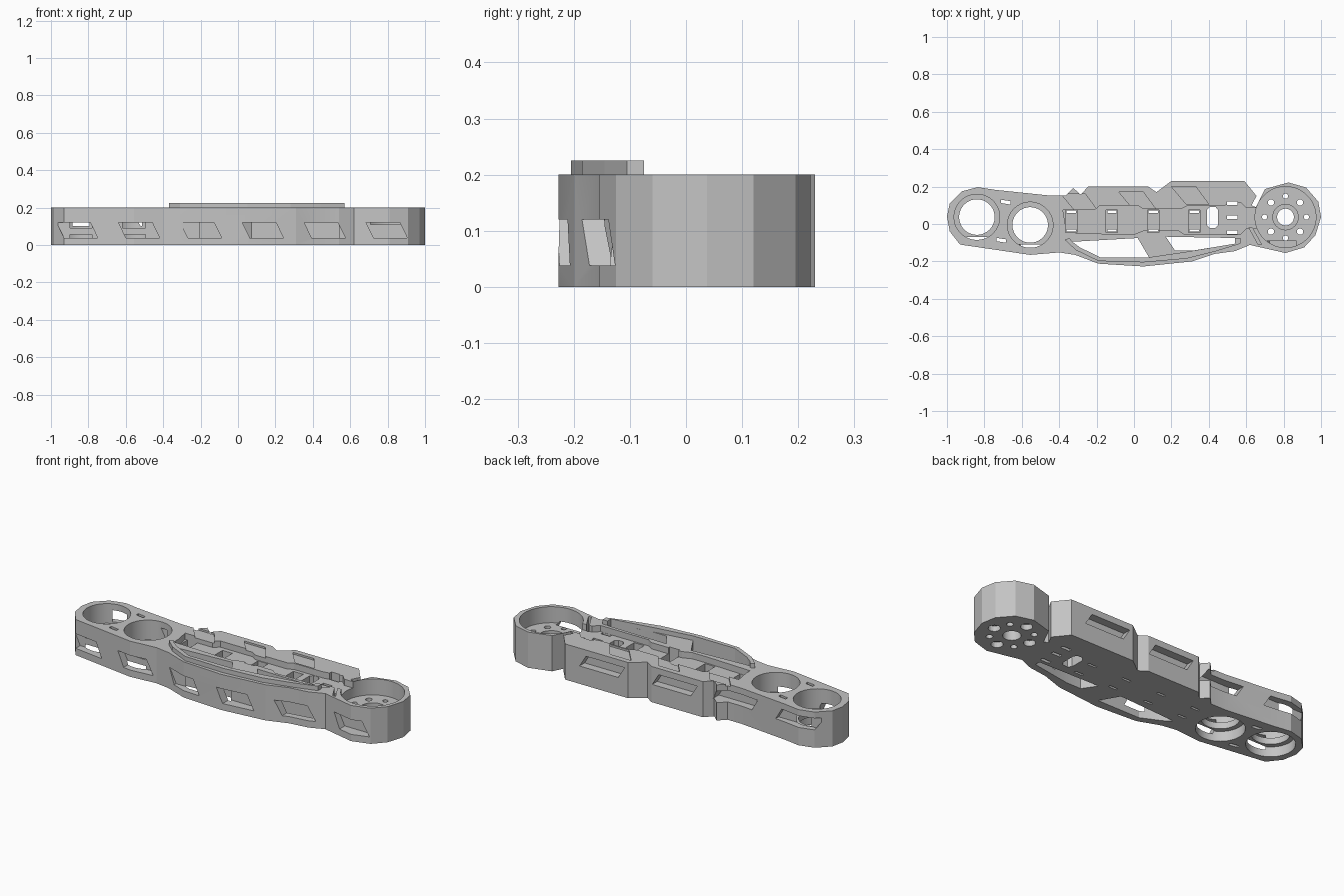
import bpy, bmesh, math
from mathutils import Vector

if "Cube" in bpy.data.objects:
    bpy.data.objects.remove(bpy.data.objects["Cube"])

grey = bpy.data.materials.new("plain grey")
grey.diffuse_color = (0.55, 0.55, 0.55, 1)
grey.use_nodes = True
grey.node_tree.nodes["Principled BSDF"].inputs["Base Color"].default_value = grey.diffuse_color
cutters = bpy.data.collections.new("cutters")
bpy.context.scene.collection.children.link(cutters)


def prism(name, pts, lo, hi, axis="z", coll=None):
    """Extrude a 2D outline between two heights along z or y."""
    bm = bmesh.new()
    put = (lambda p, h: (p[0], p[1], h)) if axis == "z" else (lambda p, h: (p[0], h, p[1]))
    face = bm.faces.new([bm.verts.new(put(p, lo)) for p in pts])
    out = bmesh.ops.extrude_face_region(bm, geom=[face])["geom"]
    d = Vector((0, 0, hi - lo)) if axis == "z" else Vector((0, hi - lo, 0))
    bmesh.ops.translate(bm, vec=d, verts=[v for v in out if isinstance(v, bmesh.types.BMVert)])
    bmesh.ops.recalc_face_normals(bm, faces=bm.faces)
    me = bpy.data.meshes.new(name)
    bm.to_mesh(me)
    bm.free()
    ob = bpy.data.objects.new(name, me)
    (coll or bpy.context.scene.collection).objects.link(ob)
    me.materials.append(grey)
    ob.hide_render = coll is not None
    return ob


def circle(x, y, r, n=48):
    return [(x + r * math.cos(2 * math.pi * (i + .5) / n),
             y + r * math.sin(2 * math.pi * (i + .5) / n)) for i in range(n)]


def rect(x, y, w, h):
    return [(x - w / 2, y - h / 2), (x + w / 2, y - h / 2), (x + w / 2, y + h / 2), (x - w / 2, y + h / 2)]


def cut(pts, lo, hi, axis="z"):
    prism("cutter", pts, lo, hi, axis, cutters)


# Main body outline
body = prism("body", [
    (-1, .04), (-.985, .11), (-.92, .175), (-.835, .197), (-.745, .183), (-.45, .152), (-.365, .152),
    (-.325, .192), (-.285, .157), (-.245, .2), (.075, .2), (.12, .17), (.2, .23), (.59, .23),
    (.655, .15), (.628, .1), (.652, .09), (.7, .187), (.825, .222), (.92, .195), (.985, .12),
    (1, .037), (.97, -.06), (.91, -.125), (.81, -.155), (.62, -.112), (.54, -.145), (.43, -.16),
    (.31, -.2), (.05, -.227), (-.19, -.212), (-.315, -.165), (-.4, -.152), (-.555, -.165),
    (-.93, -.11), (-.985, -.04)], 0, .2)

# Two stepped bores with a ledge part way down
for x, y in ((-.84, .037), (-.555, -.005)):
    cut(circle(x, y, .122), .09, .3)
    cut(circle(x, y, .122), -.1, .055)
    cut(circle(x, y, .095), -.1, .3)
for x, y in ((-.685, .117), (-.71, -.087)):
    cut([(x - .025, y - .005), (x + .025, y - .013), (x + .025, y + .005), (x - .025, y + .013)], -.1, .3)

# Round cup with hub hole, screw holes and edge recesses
cx, cy = .81, .037
cut(circle(cx, cy, .163), .11, .3)
cut(circle(cx, cy, .045), -.1, .3)
cut(circle(cx, cy, .068), .09, .3)
for k in range(4):
    a = k * math.pi / 2
    b = a + math.pi / 4
    cut(circle(cx + .11 * math.cos(b), cy + .11 * math.sin(b), .017, 16), -.1, .3)
    x, y = cx + .112 * math.cos(a), cy + .112 * math.sin(a)
    cut(circle(x, y, .03, 24), -.1, .03)
    cut(circle(x, y, .014, 16), -.1, .3)
cut([(.615, -.02), (.632, -.02), (.682, -.11), (.664, -.11)], .05, .3)

# Recessed centre channel leading into the cup
cut([(-.38, .075), (-.36, -.045), (-.1, -.055), (0, -.055), (.05, -.035), (.24, -.035), (.27, -.055),
     (.57, -.055), (.6, -.025), (.7, -.02), (.7, .085), (.6, .085), (.57, .115), (.46, .095),
     (.28, .095), (.25, .08), (.05, .08), (.02, .1), (-.18, .1), (-.21, .075)], .165, .3)

# Rectangular pockets, each with two slits through the floor
for x in (-.335, -.118, .103, .322):
    cut(rect(x, .015, .062, .12), .05, .3)
    for s in (-1, 1):
        cut(rect(x, .015 + s * .05, .05, .012), -.1, .3)

# Round-ended slot and small slots near the cup
cut([(.39, -.005), (.405, -.022), (.435, -.022), (.45, -.005), (.45, .075), (.435, .092),
     (.405, .092), (.39, .075)], -.1, .3)
for y in (-.045, .037, .11):
    cut(rect(.525, y, .055, .018), -.1, .3)

# Long open slots behind the front wall
cut([(-.33, -.095), (.02, -.075), (.08, -.178), (-.18, -.178), (-.29, -.125)], -.1, .3)
cut([(.17, -.068), (.54, -.075), (.54, -.105), (.42, -.125), (.31, -.143), (.22, -.143)], -.1, .3)

# Slanted windows in the front wall
for i, depth in enumerate((-.07, -.11, -.165, -.165, -.1, -.09)):
    x = -.86 + i * .331
    cut([(x - .11, .12), (x + .07, .12), (x + .11, .038), (x - .07, .038)], -.4, depth, "y")

# Slanted windows in the back wall
for x, depth in ((-.82, .15), (-.42, .11), (-.07, .155), (.36, .185)):
    cut([(x - .14, .165), (x + .1, .165), (x + .14, .1), (x - .1, .1)], depth, .4, "y")

# Shallow slanted panels on the top plate
for x, y in ((-.29, .11), (.02, .12), (.3, .15)):
    cut([(x - .1, y + .05), (x + .03, y + .05), (x + .1, y - .045), (x - .02, y - .045)], .19, .3)

# Carve all openings out of the body
mod = body.modifiers.new("openings", "BOOLEAN")
mod.operation = "DIFFERENCE"
mod.solver = "EXACT"
mod.operand_type = "COLLECTION"
mod.collection = cutters
bpy.context.view_layer.update()
carved = bpy.data.meshes.new_from_object(body.evaluated_get(bpy.context.evaluated_depsgraph_get()))
body.modifiers.clear()
body.data = carved
for ob in list(cutters.objects):
    bpy.data.objects.remove(ob)
bpy.data.collections.remove(cutters)
carved.materials.clear()
carved.materials.append(grey)

# Raised rim along the front slots
prism("front_rim", [
    (-.37, -.085), (-.31, -.14), (-.19, -.198), (.05, -.205), (.28, -.185), (.44, -.145), (.57, -.105),
    (.57, -.075), (.54, -.075), (.54, -.105), (.42, -.125), (.27, -.15), (.08, -.178), (-.18, -.178),
    (-.29, -.125), (-.33, -.095), (-.345, -.075)], .195, .225)

bpy.ops.object.select_all(action="DESELECT")
body.select_set(True)
bpy.context.view_layer.objects.active = body
bpy.ops.object.shade_smooth_by_angle(angle=math.radians(12))
